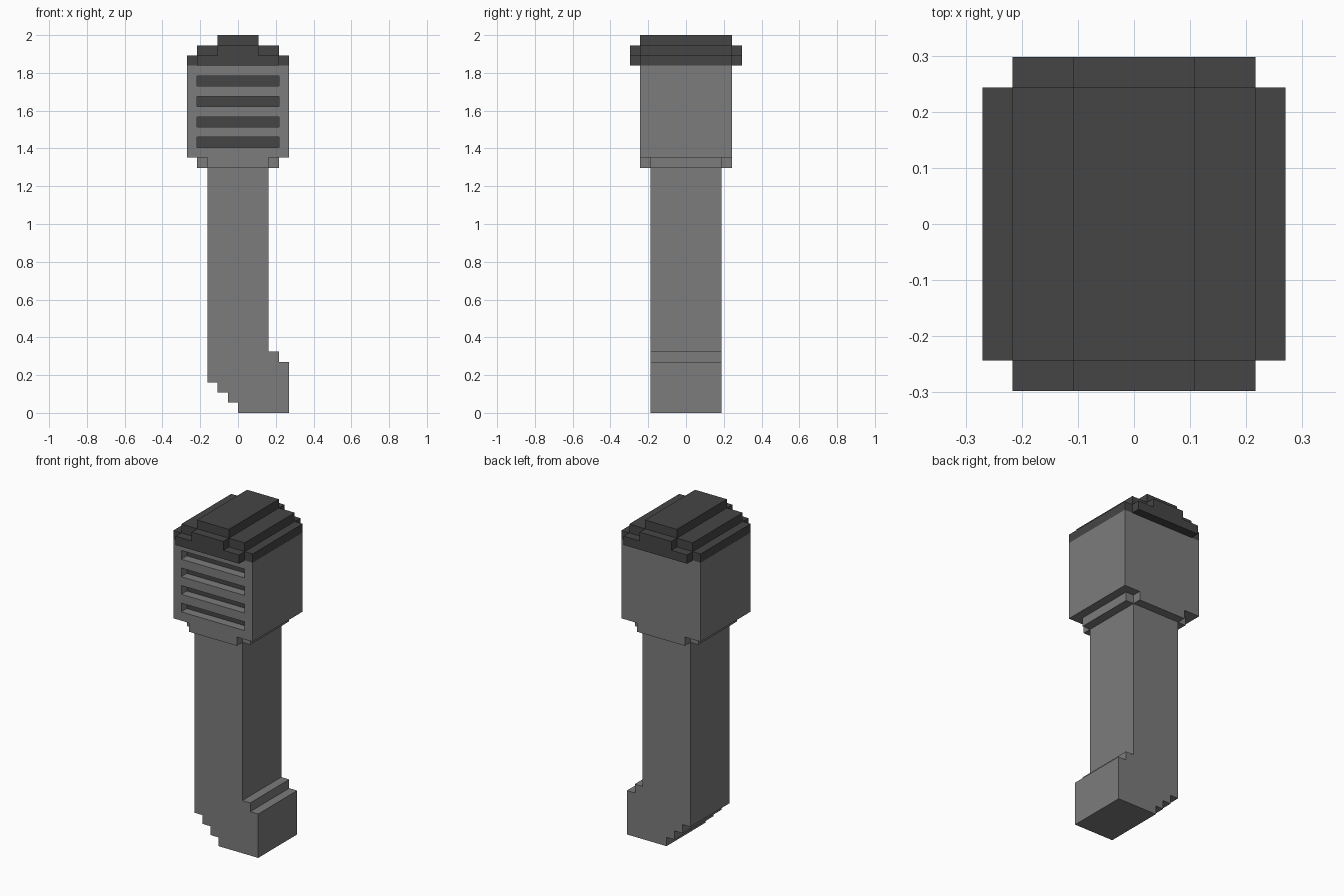
import bpy, bmesh
from mathutils import Vector

if "Cube" in bpy.data.objects:
    bpy.data.objects.remove(bpy.data.objects["Cube"])

U = 2 / 37  # step size shared by all parts


def material(name, v):
    m = bpy.data.materials.new(name)
    m.diffuse_color = (v, v, v, 1)
    m.use_nodes = True
    m.node_tree.nodes["Principled BSDF"].inputs["Base Color"].default_value = m.diffuse_color
    return m


GREY = material("mid grey", 0.2)
DARK = material("dark grey", 0.06)


def finish(name, bm, *mats):
    bmesh.ops.recalc_face_normals(bm, faces=bm.faces)
    me = bpy.data.meshes.new(name)
    bm.to_mesh(me)
    bm.free()
    for m in mats:
        me.materials.append(m)
    ob = bpy.data.objects.new(name, me)
    bpy.context.collection.objects.link(ob)
    return ob


def prism(name, points, direction, mat):
    """Extrude a closed outline (in steps) along a direction (in steps)."""
    bm = bmesh.new()
    face = bm.faces.new([bm.verts.new(Vector(p) * U) for p in points])
    ext = bmesh.ops.extrude_face_region(bm, geom=[face])["geom"]
    verts = [g for g in ext if isinstance(g, bmesh.types.BMVert)]
    bmesh.ops.translate(bm, verts=verts, vec=Vector(direction) * U)
    return finish(name, bm, mat)


def notched(name, x0, x1, y0, y1, z0, z1, mat):
    """Slab with notched corners: outer half sizes x1, y1, inner x0, y0."""
    q = [(x1, y0), (x0, y0), (x0, y1)]
    pts = (q + [(-x, y) for x, y in reversed(q)]
           + [(-x, -y) for x, y in q] + [(x, -y) for x, y in reversed(q)])
    return prism(name, [(x, y, z0) for x, y in pts], (0, 0, z1 - z0), mat)


# Handle with stepped heel and toe, one side profile
profile = [(0, 0), (5, 0), (5, 5), (4, 5), (4, 6), (3, 6), (3, 24),
           (-3, 24), (-3, 3), (-2, 3), (-2, 2), (-1, 2), (-1, 1), (0, 1)]
prism("handle", [(x, -3.5, z) for x, z in profile], (0, 7, 0), GREY)

# Collar under the head
notched("collar", 3, 4, 3.5, 4.5, 24, 25, GREY)

# Head with four recessed front slots
bm = bmesh.new()
bmesh.ops.create_cube(bm, size=1)
for v in bm.verts:
    v.co = Vector((v.co.x * 10, v.co.y * 9, 29.5 + v.co.z * 9)) * U
slots = (26, 28, 30, 32)
cuts = [((0, 0, z), (0, 0, 1)) for s in slots for z in (s, s + 1)]
cuts += [((x, 0, 0), (1, 0, 0)) for x in (-4, 4)]
for co, no in cuts:
    bmesh.ops.bisect_plane(bm, geom=bm.verts[:] + bm.edges[:] + bm.faces[:],
                           plane_co=Vector(co) * U, plane_no=no)
bm.normal_update()
recess = []
for f in bm.faces:
    c = f.calc_center_median() / U
    if f.normal.y < -0.9 and abs(c.x) < 4 and int(c.z) in slots:
        recess.append(f)
backs = bmesh.ops.extrude_discrete_faces(bm, faces=recess)["faces"]
for f in backs:
    f.material_index = 1
    bmesh.ops.translate(bm, verts=f.verts[:], vec=(0, U, 0))
finish("head", bm, GREY, DARK)

# Stepped dark cap
notched("cap_base", 4, 5, 4.5, 5.5, 34, 35, DARK)
notched("cap_middle", 2, 4, 4.5, 5.5, 35, 36, DARK)
prism("cap_top", [(-2, -4.5, 36), (2, -4.5, 36), (2, 4.5, 36), (-2, 4.5, 36)],
      (0, 0, 1), DARK)
